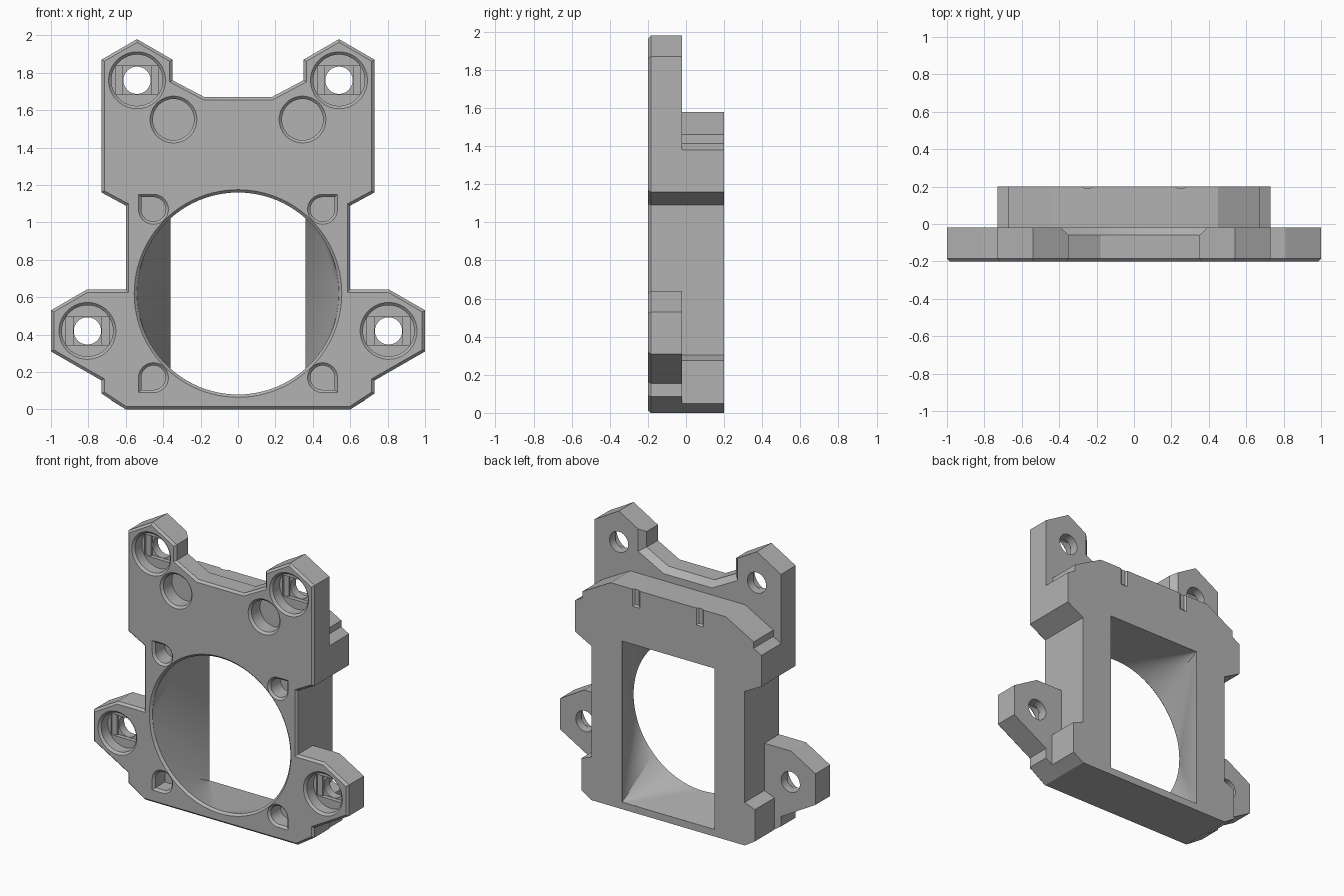
import bpy, bmesh
from math import sin, cos, tau, radians
from mathutils import Vector

cube = bpy.data.objects.get("Cube")
if cube:
    bpy.data.objects.remove(cube, do_unlink=True)

FRONT, MID, BACK, CH = -0.2, -0.02, 0.2, 0.015

grey = bpy.data.materials.new("mid grey")
grey.use_nodes = True
colour = (0.45, 0.45, 0.45, 1)
grey.diffuse_color = colour
grey.node_tree.nodes["Principled BSDF"].inputs["Base Color"].default_value = colour


def mirrored(half):
    """Close a right-hand half outline across x = 0."""
    return half + [(-x, z) for x, z in reversed(half)]


def circle(x, z, r, n=64):
    return [(x + r * cos(tau * i / n), z + r * sin(tau * i / n)) for i in range(n)]


def rect(x, z, w, h):
    return [(x - w, z - h), (x + w, z - h), (x + w, z + h), (x - w, z + h)]


def offset(pts, d):
    """Grow an outline by d with mitred corners."""
    n = len(pts)
    area = sum(pts[i - 1][0] * pts[i][1] - pts[i][0] * pts[i - 1][1] for i in range(n))
    d = d if area > 0 else -d
    out = []
    for i in range(n):
        p = Vector(pts[i])
        a = (p - Vector(pts[i - 1])).normalized()
        b = (Vector(pts[(i + 1) % n]) - p).normalized()
        na, nb = Vector((a.y, -a.x)), Vector((b.y, -b.x))
        out.append(tuple(p + (na + nb) * d / (1 + na.dot(nb))))
    return out


def make(name, bm):
    bmesh.ops.recalc_face_normals(bm, faces=bm.faces)
    mesh = bpy.data.meshes.new(name)
    bm.to_mesh(mesh)
    bm.free()
    mesh.materials.append(grey)
    ob = bpy.data.objects.new(name, mesh)
    bpy.context.collection.objects.link(ob)
    return ob


def loft(name, *sections):
    """Solid through (y, outline) sections."""
    bm = bmesh.new()
    rings = [[bm.verts.new((x, y, z)) for x, z in pts] for y, pts in sections]
    n = len(rings[0])
    for lo, hi in zip(rings, rings[1:]):
        for i in range(n):
            j = (i + 1) % n
            bm.faces.new((lo[i], lo[j], hi[j], hi[i]))
    bm.faces.new(rings[0])
    bm.faces.new(rings[-1])
    return make(name, bm)


def combine(target, other, operation="DIFFERENCE"):
    mod = target.modifiers.new(other.name, "BOOLEAN")
    mod.operation, mod.solver, mod.object = operation, "EXACT", other
    bpy.context.view_layer.objects.active = target
    bpy.ops.object.modifier_apply(modifier=mod.name)
    bpy.data.objects.remove(other, do_unlink=True)


def pocket(target, pts, floor):
    """Sink a pocket with a chamfered mouth into the front."""
    combine(target, loft("pocket", (FRONT - 0.01, offset(pts, CH + 0.01)),
                         (FRONT + CH, pts), (floor, pts)))


# Front plate with ears and a chamfered front rim
plate_outline = mirrored([
    (0.6, 0), (0.73, 0.085), (0.73, 0.155), (1, 0.31), (1, 0.53), (0.81, 0.64),
    (0.6, 0.64), (0.6, 1.09), (0.73, 1.16), (0.73, 1.87), (0.54, 1.98),
    (0.35, 1.87), (0.35, 1.76), (0.18, 1.67)])
bracket = loft("mounting_bracket", (FRONT, offset(plate_outline, -CH)),
               (FRONT + CH, plate_outline), (MID, plate_outline))

# Bevel behind the top notch
notch = mirrored([(0.18, 1.67), (0.35, 1.76), (0.35, 2.1)])
combine(bracket, loft("notch_bevel", (MID - 0.05, offset(notch, -0.01)),
                      (MID + 0.02, offset(notch, 0.06))))

# Rear block
block_outline = mirrored([
    (0.6, 0), (0.68, 0.05), (0.68, 0.275), (0.6, 0.305), (0.6, 1.09), (0.73, 1.16),
    (0.73, 1.38), (0.67, 1.415), (0.67, 1.46), (0.45, 1.58)])
combine(bracket, loft("rear_block", (MID, block_outline), (BACK, block_outline)), "UNION")

# Main opening: round at the front, blending into a rectangle at the back
centre_z, radius = 0.62, 0.54
round_mouth = circle(0, centre_z, radius, 96)
back_mouth = rect(0, centre_z, 0.362, 0.57)
bm = bmesh.new()
for y, pts in ((FRONT + CH, round_mouth), (BACK - 0.004, back_mouth)):
    for x, z in pts:
        bm.verts.new((x, y, z))
bmesh.ops.convex_hull(bm, input=bm.verts)
combine(bracket, make("duct", bm))
combine(bracket, loft("back_mouth", (BACK - 0.005, back_mouth), (BACK + 0.05, back_mouth)))
pocket(bracket, round_mouth, FRONT + CH + 0.002)

for side in (-1, 1):
    # Counterbored screw holes with stepped seats in the ears
    for x, z in ((0.54, 1.76), (0.805, 0.42)):
        x *= side
        pocket(bracket, circle(x, z, 0.137), -0.11)
        combine(bracket, loft("seat_slot", (-0.12, rect(x, z, 0.114, 0.075)),
                              (-0.095, rect(x, z, 0.114, 0.075))))
        combine(bracket, loft("seat_square", (-0.12, rect(x, z, 0.075, 0.075)),
                              (-0.08, rect(x, z, 0.075, 0.075))))
        combine(bracket, loft("screw_hole", (-0.12, circle(x, z, 0.073, 48)),
                              (0.02, circle(x, z, 0.073, 48))))
    # Blind round pockets
    pocket(bracket, circle(side * 0.345, 1.55, 0.11), -0.09)
    # Teardrop pockets around the opening, square corner outward
    for up in (-1, 1):
        r = 0.065
        arc = [(r * cos(tau * t / 48), r * sin(tau * t / 48)) for t in range(12, 49)] + [(r, r)]
        pts = [(side * (0.452 + x), centre_z + up * (0.45 + z)) for x, z in arc]
        pocket(bracket, pts, -0.08)
    # Shallow groove at the top of the rear face
    groove = rect(side * 0.25, 1.53, 0.028, 0.07)
    combine(bracket, loft("groove", (BACK - 0.01, offset(groove, -0.012)),
                          (BACK + 0.01, offset(groove, 0.012))))

bpy.ops.object.select_all(action="DESELECT")
bracket.select_set(True)
bpy.context.view_layer.objects.active = bracket
bpy.ops.object.shade_smooth_by_angle(angle=radians(20))
